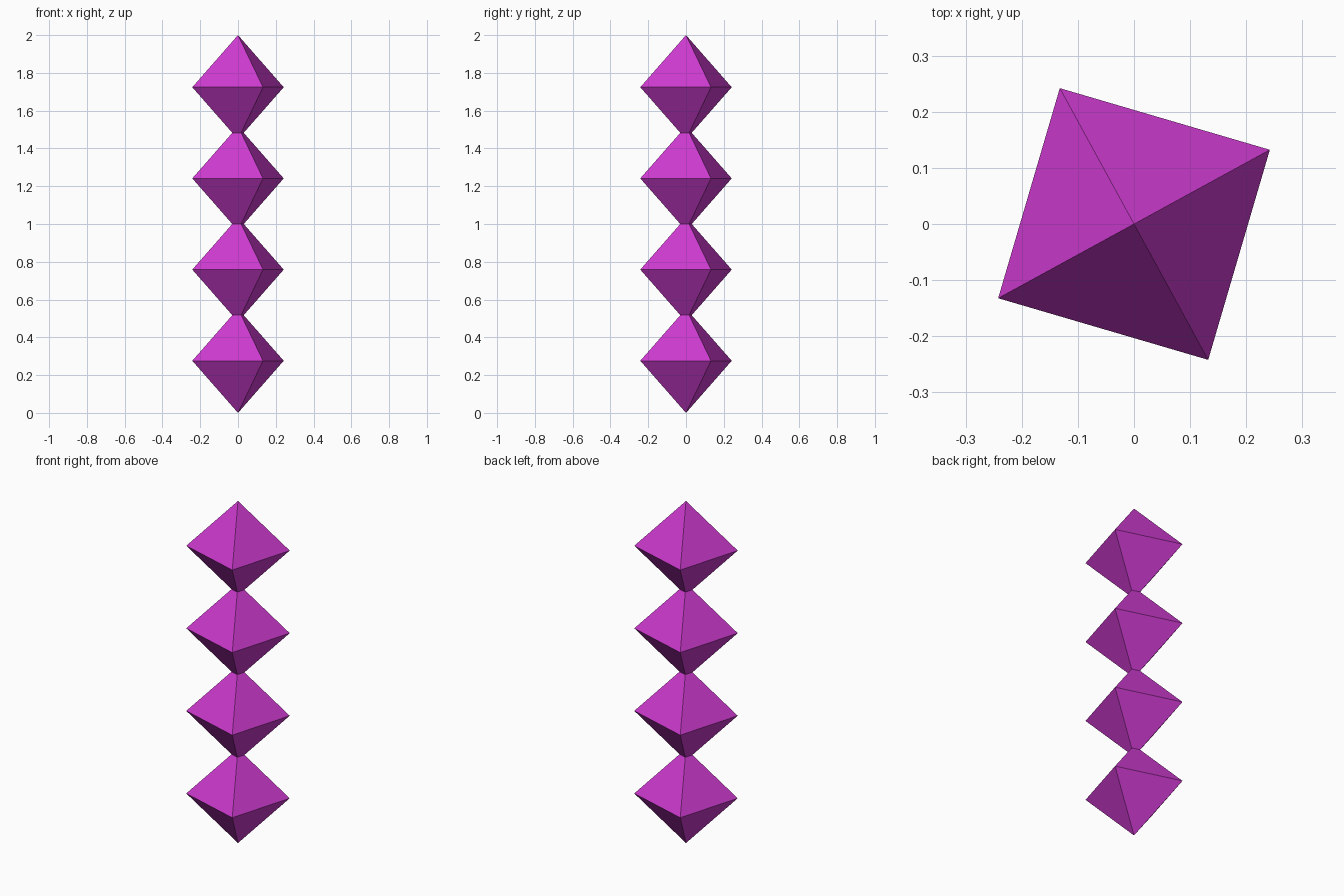
import bpy, bmesh
from mathutils import Matrix, Vector

cube = bpy.data.objects.get("Cube")
if cube:
    bpy.data.objects.remove(cube, do_unlink=True)

COUNT = 4
RADIUS = 2 / 7.25          # four gems, 1.75 radii apart, fill 2 units
SPACING = 1.75 * RADIUS
TWIST = 0.5                # radians about z

# Single magenta colour
magenta = bpy.data.materials.new("magenta")
color = (0.60, 0.042, 0.61, 1.0)
magenta.diffuse_color = color
magenta.use_nodes = True
magenta.node_tree.nodes["Principled BSDF"].inputs["Base Color"].default_value = color

# Regular octahedron, shared by every gem
mesh = bpy.data.meshes.new("octahedron")
bm = bmesh.new()
for axis in range(3):
    for side in (-1, 1):
        point = Vector((0, 0, 0))
        point[axis] = side * RADIUS
        bm.verts.new(point)
bmesh.ops.convex_hull(bm, input=bm.verts[:])
bmesh.ops.rotate(bm, verts=bm.verts[:], matrix=Matrix.Rotation(TWIST, 3, "Z"))
bmesh.ops.recalc_face_normals(bm, faces=bm.faces[:])
bm.to_mesh(mesh)
bm.free()
mesh.materials.append(magenta)

# Stack the gems so their tips overlap
for i in range(COUNT):
    gem = bpy.data.objects.new(f"gem_{i + 1}", mesh)
    gem.location.z = RADIUS + i * SPACING
    bpy.context.collection.objects.link(gem)
